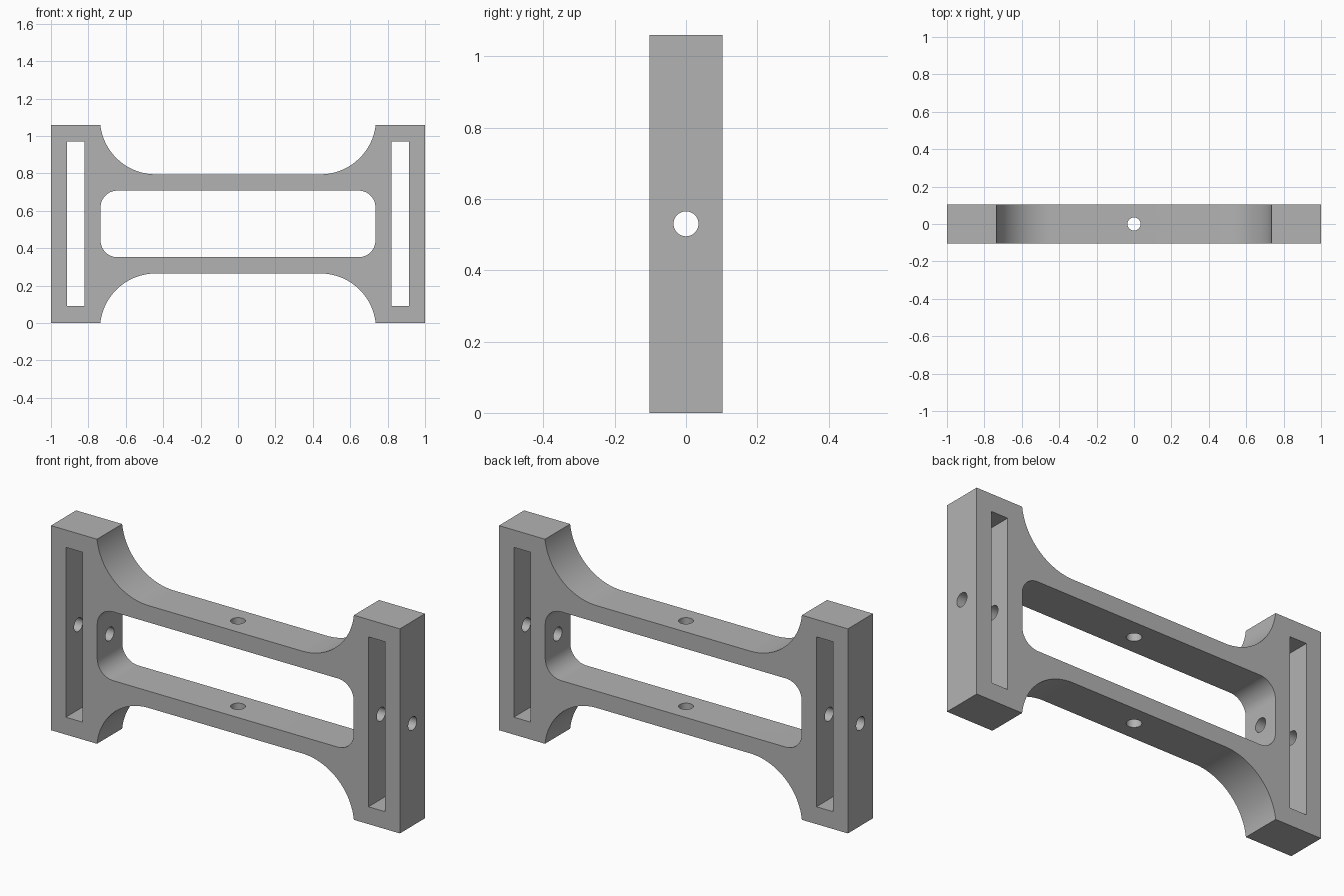
import bpy
import bmesh
from math import cos, sin, pi, asin, sqrt
from mathutils import Matrix, Vector

cube = bpy.data.objects.get("Cube")
if cube:
    bpy.data.objects.remove(cube, do_unlink=True)

HEIGHT, DEPTH = 1.06, 0.206
MID = HEIGHT / 2

grey = bpy.data.materials.new("plain grey")
grey.use_nodes = True
colour = (0.45, 0.45, 0.45, 1)
grey.diffuse_color = colour
grey.node_tree.nodes["Principled BSDF"].inputs["Base Color"].default_value = colour


def add_object(name, bm):
    bmesh.ops.recalc_face_normals(bm, faces=bm.faces)
    mesh = bpy.data.meshes.new(name)
    bm.to_mesh(mesh)
    bm.free()
    mesh.materials.append(grey)
    obj = bpy.data.objects.new(name, mesh)
    bpy.context.collection.objects.link(obj)
    return obj


def prism(name, points, depth):
    """Extrude a front-view outline along y, centred on y = 0."""
    bm = bmesh.new()
    face = bm.faces.new([bm.verts.new((x, -depth / 2, z)) for x, z in points])
    new = bmesh.ops.extrude_face_region(bm, geom=[face])["geom"]
    verts = [v for v in new if isinstance(v, bmesh.types.BMVert)]
    bmesh.ops.translate(bm, verts=verts, vec=(0, depth, 0))
    return add_object(name, bm)


def drill(name, axis, length):
    bm = bmesh.new()
    turn = Vector((0, 0, 1)).rotation_difference(Vector(axis)).to_matrix().to_4x4()
    bmesh.ops.create_cone(bm, cap_ends=True, segments=48, radius1=0.035,
                          radius2=0.035, depth=length,
                          matrix=Matrix.Translation((0, 0, MID)) @ turn)
    return add_object(name, bm)


def arc(cx, cz, r, start, end, steps):
    return [(cx + r * cos(start + (end - start) * i / steps),
             cz + r * sin(start + (end - start) * i / steps))
            for i in range(steps + 1)]


def four_way(quarter):
    """Mirror a quarter outline, given from +x to the top middle, both ways."""
    half = quarter + [(-x, z) for x, z in reversed(quarter)]
    return [(x, MID + z) for x, z in half] + [(x, MID - z) for x, z in reversed(half)]


# Outer outline: straight end posts with concave flares into the rails
flare_r, bar_z = 0.298, 0.265
flare_z = bar_z + flare_r
flare = arc(0.44, flare_z, flare_r, asin((MID - flare_z) / flare_r), -pi / 2, 28)
frame = prism("bracket_frame", four_way([(1, MID)] + flare), DEPTH)

# Central window with rounded corners
win_x, win_z, win_r = 0.735, 0.178, 0.09
cutters = [prism("window_cutter",
                 four_way(arc(win_x - win_r, win_z - win_r, win_r, 0, pi / 2, 14)), 1)]

# Strap slot through each end post
for side, label in ((1, "left"), (-1, "right")):
    a, b = side * 0.82, side * 0.915
    cutters.append(prism(label + "_slot_cutter",
                         [(a, 0.09), (b, 0.09), (b, 0.97), (a, 0.97)], 1))

# Bolt holes through the posts and the rails
cutters.append(drill("post_hole_cutter", (1, 0, 0), 3))
cutters.append(drill("rail_hole_cutter", (0, 0, 1), 3))

bpy.ops.object.select_all(action="DESELECT")
frame.select_set(True)
bpy.context.view_layer.objects.active = frame
for cutter in cutters:
    cutter.hide_render = True
    cut = frame.modifiers.new(cutter.name, "BOOLEAN")
    cut.operation = "DIFFERENCE"
    cut.solver = "EXACT"
    cut.object = cutter
    bpy.ops.object.modifier_apply(modifier=cut.name)
    bpy.data.objects.remove(cutter, do_unlink=True)

bpy.ops.object.shade_smooth_by_angle(angle=pi / 6)
